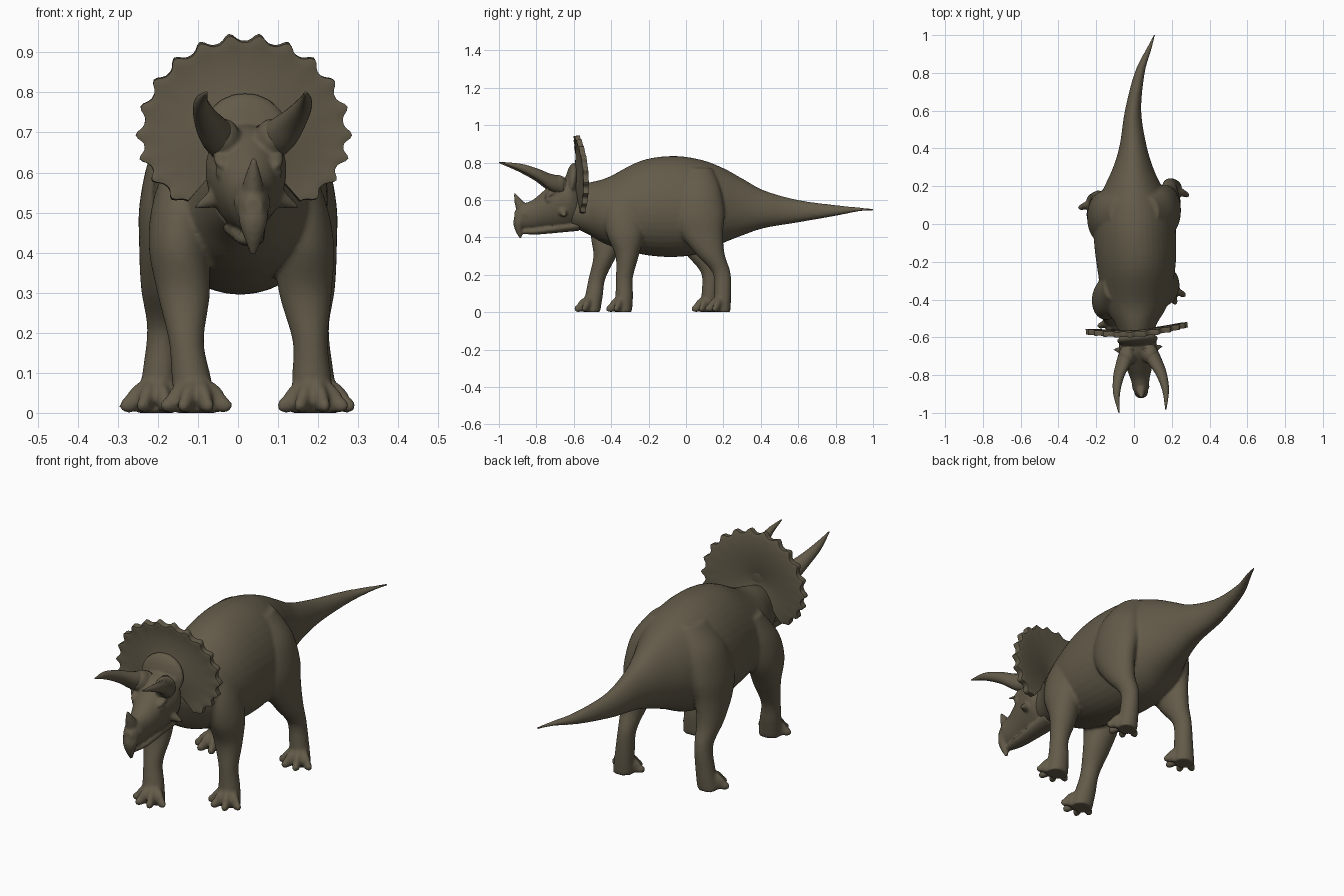
import bpy, bmesh, math
from math import sin, cos, pi, radians
from mathutils import Matrix, Vector

if "Cube" in bpy.data.objects:
    bpy.data.objects.remove(bpy.data.objects["Cube"])

hide = bpy.data.materials.new("olive_brown_hide")
hide.use_nodes = True
HIDE = (0.125, 0.105, 0.068, 1)
hide.diffuse_color = HIDE
bsdf = hide.node_tree.nodes["Principled BSDF"]
bsdf.inputs["Base Color"].default_value = HIDE
bsdf.inputs["Roughness"].default_value = 0.8

# Head sits turned slightly towards its left
PIVOT = Vector((0.015, -0.565, 0))
HEAD = Matrix.Translation(PIVOT) @ Matrix.Rotation(radians(4), 4, "Z") @ Matrix.Translation((0, 0.565, 0))


def spline(keys, steps=5):
    """Smooth interpolation through tuples of any length."""
    out = []
    for i in range(len(keys) - 1):
        p = [keys[max(0, min(len(keys) - 1, i + k))] for k in (-1, 0, 1, 2)]
        for s in range(steps):
            t = s / steps
            out.append([b + 0.5 * t * (c - a + t * (2*a - 5*b + 4*c - d + t * (3*(b - c) + d - a)))
                        for a, b, c, d in zip(*p)])
    return out + [list(keys[-1])]


def loft(bm, keys, axis, n=28, pear=0.0):
    """Closed tube through rings (x, y, z, half width, half depth)."""
    rings = []
    for x, y, z, a, b in spline(keys):
        ring = []
        for i in range(n):
            c, s = cos(2 * pi * i / n), sin(2 * pi * i / n)
            u, v = a * c * (1 - pear * s), b * s
            ring.append(bm.verts.new((x + u, y, z + v) if axis == "Y" else (x + u, y + v, z)))
        rings.append(ring)
    for r, q in zip(rings, rings[1:]):
        for i in range(n):
            bm.faces.new((r[i], r[(i + 1) % n], q[(i + 1) % n], q[i]))
    bm.faces.new(rings[0])
    bm.faces.new(rings[-1])


def blob(bm, at, size, yaw=0, pitch=0):
    m = (Matrix.Translation(at) @ Matrix.Rotation(yaw, 4, "Z") @ Matrix.Rotation(pitch, 4, "X")
         @ Matrix.Diagonal((*size, 1)))
    bmesh.ops.create_uvsphere(bm, u_segments=14, v_segments=10, radius=1, matrix=m)


def spike(bm, base, tip, radius):
    d = Vector(tip) - Vector(base)
    m = Matrix.Translation(Vector(base) + d / 2) @ d.to_track_quat("Z", "Y").to_matrix().to_4x4()
    bmesh.ops.create_cone(bm, cap_ends=True, segments=14, radius1=radius, radius2=0.004,
                          depth=d.length, matrix=m)


def finish(name, bm, voxel=0, matrix=None, smooth=5):
    bmesh.ops.recalc_face_normals(bm, faces=bm.faces[:])
    me = bpy.data.meshes.new(name)
    for f in bm.faces:
        f.smooth = True
    bm.to_mesh(me)
    bm.free()
    me.materials.append(hide)
    ob = bpy.data.objects.new(name, me)
    bpy.context.collection.objects.link(ob)
    if matrix:
        ob.matrix_world = matrix
    if voxel:
        r = ob.modifiers.new("Blend", "REMESH")
        r.mode, r.voxel_size, r.use_smooth_shade = "VOXEL", voxel, True
        s = ob.modifiers.new("Soften", "SMOOTH")
        s.factor, s.iterations = 0.5, smooth
    return ob


# Torso, neck and tail: (y, top, bottom, half width, x)
bm = bmesh.new()
TORSO = [(-.62, .66, .46, .075, .015), (-.53, .69, .42, .11, .01), (-.42, .72, .36, .17, .01),
         (-.24, .81, .31, .205, .012), (-.07, .835, .295, .217, .005), (.08, .815, .315, .205, 0),
         (.2, .77, .37, .15, -.005), (.3, .715, .41, .105, -.005), (.42, .65, .45, .07, -.005),
         (.6, .6, .48, .043, -.005), (.8, .573, .515, .027, .03), (.93, .56, .54, .015, .08),
         (1.005, .553, .543, .006, .11)]
loft(bm, [(x, y, (t + b) / 2, w, (t - b) / 2) for y, t, b, w, x in TORSO], "Y", 40, 0.1)

# Legs: (z, x, y, half width, half depth) for the left side
FRONT = [(.66, .11, -.33, .05, .07), (.54, .145, -.335, .07, .1), (.42, .165, -.325, .075, .1),
         (.3, .168, -.315, .066, .062), (.18, .18, -.33, .044, .045), (.09, .184, -.33, .049, .047),
         (0, .188, -.335, .054, .046)]
REAR = [(.77, .08, .06, .05, .08), (.66, .132, .067, .08, .118), (.53, .163, .068, .082, .138),
        (.42, .18, .083, .067, .115), (.31, .187, .13, .055, .077), (.21, .187, .19, .04, .048),
        (.1, .195, .197, .044, .045), (0, .205, .193, .05, .044)]


def leg(keys, side, dx=0, dy=0):
    path = []
    for z, x, y, a, b in keys:
        t = z / keys[0][0]
        path.append((side * x + dx * (1 - t) ** 1.6, y + dy * (1 - t ** 1.5), z, a, b))
    loft(bm, path, "Z")
    fx, fy = path[-1][:2]
    # Toes fan out and slope down from the ankle
    for deg in (-66, -24, 20, 62):
        a = radians(deg)
        out = Vector((sin(a), -cos(a), 0))
        blob(bm, Vector((fx, fy, 0.045)) + out * 0.045, (0.02, 0.05, 0.027), a, 0.75)
        blob(bm, Vector((fx, fy, 0.02)) + out * 0.072, (0.018, 0.028, 0.021), a, 0.2)


leg(FRONT, 1)
leg(FRONT, -1, 0.085, -0.17)
leg(REAR, 1)
leg(REAR, -1, 0, -0.072)
for v in bm.verts:
    v.co.z = max(v.co.z, 0)
finish("body_and_legs", bm, 0.008, None, 5)

# Skull and snout: (y, top, bottom, half width)
bm = bmesh.new()
SKULL = [(-.585, .69, .46, .08), (-.63, .72, .455, .1), (-.69, .705, .45, .09),
         (-.76, .65, .45, .068), (-.82, .6, .445, .05), (-.88, .575, .45, .038), (-.918, .535, .48, .022)]
loft(bm, [(0, y, (t + b) / 2, w, (t - b) / 2) for y, t, b, w in SKULL], "Y", 28, -0.15)
# Crest swelling that carries the skull into the frill
blob(bm, (0, -.612, .7), (.11, .035, .1), 0, -0.15)
# Hooked beak
loft(bm, [(0, -.875, .53, .038, .04), (0, -.892, .48, .036, .032), (0, -.895, .44, .024, .02),
          (0, -.885, .395, .007, .007)], "Z", 16)
# Lower jaw
loft(bm, [(0, -.57, .465, .055, .03), (0, -.7, .447, .044, .024), (0, -.8, .433, .034, .018),
          (0, -.87, .43, .016, .012)], "Y", 16)
# Nose horn
loft(bm, [(0, -.868, .55, .03, .042), (0, -.89, .585, .022, .027), (0, -.918, .638, .005, .005)], "Z", 16)
for s in (-1, 1):
    # Cheek spikes, brows, eyes, brow ridges and nostrils
    spike(bm, (s * .05, -.67, .55), (s * .13, -.655, .512), .038)
    blob(bm, (s * .062, -.695, .685), (.045, .055, .05))
    blob(bm, (s * .072, -.735, .6), (.012, .02, .015))
    blob(bm, (s * .068, -.725, .635), (.02, .045, .014), 0, 0.5)
    blob(bm, (s * .034, -.86, .525), (.012, .022, .02))
finish("head", bm, 0.0065, HEAD, 4)

# Brow horns
for s, name in ((1, "left_brow_horn"), (-1, "right_brow_horn")):
    bm = bmesh.new()
    loft(bm, [(s * .052, -.66, .675, .045, .05), (s * .081, -.73, .695, .042, .045),
              (s * .112, -.8, .735, .03, .032), (s * .13, -.89, .773, .018, .02),
              (s * .124, -.992, .8, .003, .003)], "Y", 20)
    finish(name, bm, 0, HEAD)

# Frill: scalloped fan, dished towards the skull
bm = bmesh.new()
SCALLOPS, STEPS, ROWS = 18, 8, 10
LOW, HIGH = radians(-56), radians(236)
rows = []
for j in range(ROWS + 1):
    r = 0.12 + 0.88 * j / ROWS
    row = []
    for i in range(SCALLOPS * STEPS + 1):
        f = i / (SCALLOPS * STEPS)
        a = LOW + (HIGH - LOW) * f
        wave = (0.5 - 0.5 * cos(2 * pi * SCALLOPS * f)) ** 1.7
        k = r * (1 + 0.08 * wave * max(0, (r - 0.8) / 0.2))
        height = 0.237 if sin(a) > 0 else 0.195
        x, z = 0.25 * k * cos(a), height * k * sin(a)
        y = -0.552 - 0.05 * (1 - r) ** 1.5 - 0.03 * (z / 0.24) ** 2
        row.append(bm.verts.new((x, y, 0.69 + z)))
    rows.append(row)
for p, q in zip(rows, rows[1:]):
    for i in range(len(p) - 1):
        bm.faces.new((p[i], p[i + 1], q[i + 1], q[i]))
bm.faces.new(rows[0])
frill = finish("neck_frill", bm, 0, HEAD)
m = frill.modifiers.new("Thickness", "SOLIDIFY")
m.thickness, m.offset = 0.028, 0
m = frill.modifiers.new("Rounded Rim", "BEVEL")
m.width, m.segments, m.limit_method, m.angle_limit = 0.008, 2, "ANGLE", radians(60)
